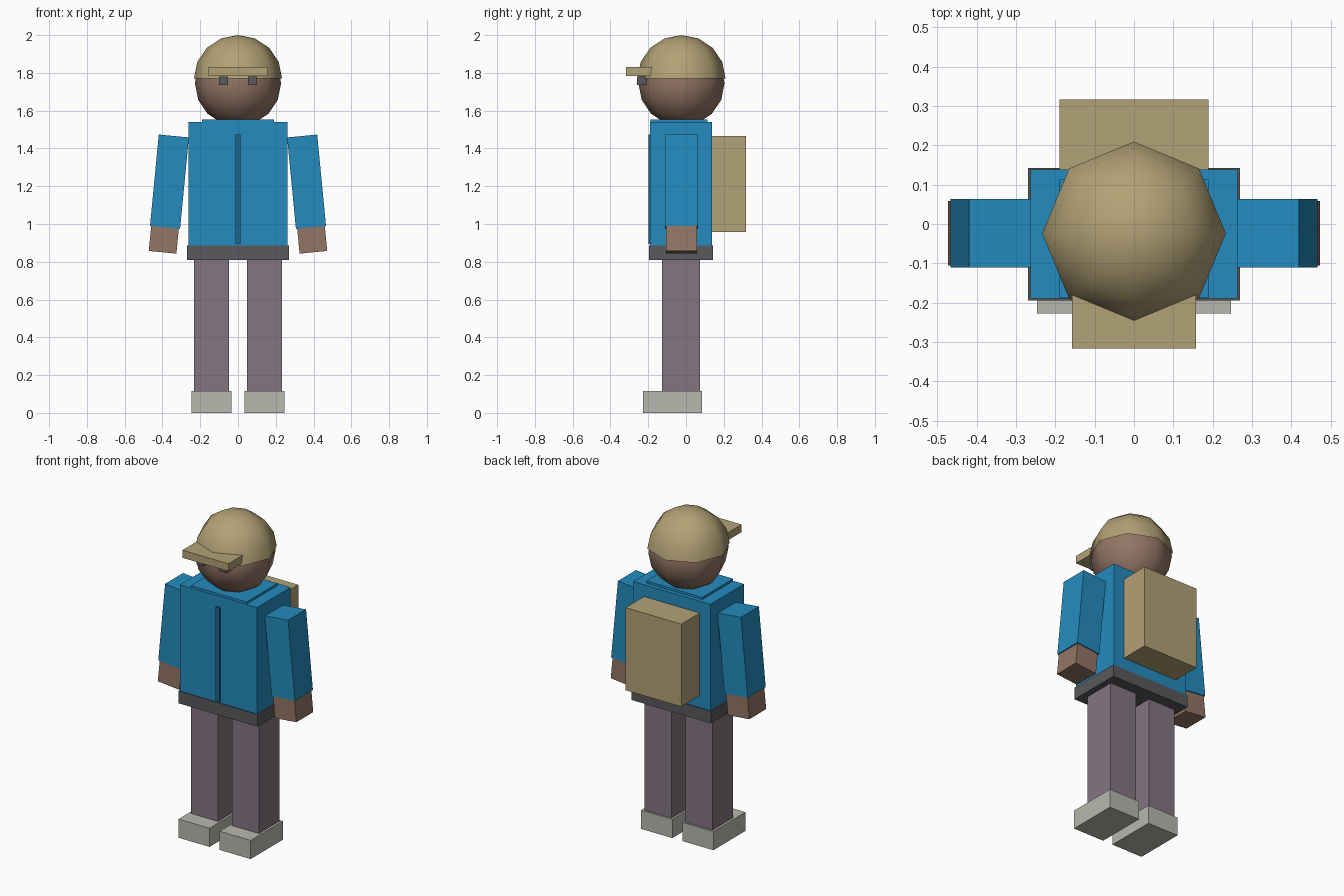
import bpy, bmesh
from math import radians
from mathutils import Matrix

if "Cube" in bpy.data.objects:
    bpy.data.objects.remove(bpy.data.objects["Cube"])


def material(name, rgb):
    m = bpy.data.materials.new(name)
    m.diffuse_color = (*rgb, 1)
    m.use_nodes = True
    m.node_tree.nodes["Principled BSDF"].inputs["Base Color"].default_value = m.diffuse_color
    return m


BLUE = material("jacket_blue", (0.017, 0.26, 0.52))
SKIN = material("skin", (0.29, 0.18, 0.13))
TAN = material("canvas_tan", (0.45, 0.36, 0.18))
TROUSER = material("trouser_mauve", (0.23, 0.18, 0.22))
SHOE = material("shoe_grey", (0.48, 0.48, 0.43))
DARK = material("dark_grey", (0.1, 0.1, 0.11))
SEAM = material("zip_blue", (0.012, 0.14, 0.27))


def add(name, bm, mat, smooth=False):
    me = bpy.data.meshes.new(name)
    bm.to_mesh(me)
    bm.free()
    me.materials.append(mat)
    for p in me.polygons:
        p.use_smooth = smooth
    ob = bpy.data.objects.new(name, me)
    bpy.context.collection.objects.link(ob)
    return ob


def box(name, x, y, z, mat, tilt=0):
    """Box from (min, max) ranges, tilted about y through its centre."""
    bm = bmesh.new()
    bmesh.ops.create_cube(bm, size=1)
    size = [r[1] - r[0] for r in (x, y, z)]
    centre = [(r[0] + r[1]) / 2 for r in (x, y, z)]
    bmesh.ops.transform(bm, verts=bm.verts, matrix=Matrix.Translation(centre)
                        @ Matrix.Rotation(radians(tilt), 4, 'Y')
                        @ Matrix.Diagonal((*size, 1)))
    return add(name, bm, mat)


def ball(name, r, height, z, mat, dome=False):
    """Eight-sided ball; a dome keeps only the upper half."""
    bm = bmesh.new()
    bmesh.ops.create_uvsphere(bm, u_segments=8, v_segments=8, radius=1)
    if dome:
        low = [v for v in bm.verts if v.co.z < -0.01]
        bmesh.ops.delete(bm, geom=low, context='VERTS')
    bmesh.ops.transform(bm, verts=bm.verts, matrix=Matrix.Translation((0, -0.024, z))
                        @ Matrix.Diagonal((r, r, height, 1)))
    return add(name, bm, mat, True)


# Head and cap
ball("head", 0.228, 0.228, 1.745, SKIN)
ball("cap_dome", 0.2335, 0.23, 1.77, TAN, dome=True)
box("cap_brim", (-0.157, 0.157), (-0.317, -0.15), (1.783, 1.83), TAN)

# Jacket, collar, zip and belt
box("jacket", (-0.263, 0.263), (-0.19, 0.138), (0.86, 1.54), BLUE)
box("collar", (-0.19, 0.19), (-0.188, 0.113), (1.50, 1.554), BLUE)
box("zip", (-0.013, 0.013), (-0.199, -0.185), (0.895, 1.475), SEAM)
box("belt", (-0.27, 0.27), (-0.195, 0.143), (0.81, 0.885), DARK)

# Backpack
box("backpack", (-0.19, 0.19), (0.135, 0.317), (0.958, 1.467), TAN)

# Paired parts
for side, s in (("left", -1), ("right", 1)):
    def pair(part, x, y, z, mat, tilt=0):
        box(f"{side}_{part}", sorted((s * x[0], s * x[1])), y, z, mat, s * tilt)

    pair("eye", (0.053, 0.1), (-0.26, -0.19), (1.735, 1.78), DARK)
    pair("sleeve", (0.283, 0.443), (-0.111, 0.064), (0.981, 1.467), BLUE, -5.5)
    pair("hand", (0.319, 0.466), (-0.106, 0.058), (0.85, 0.99), SKIN, -5.5)
    pair("leg", (0.047, 0.232), (-0.127, 0.074), (0.10, 0.83), TROUSER)
    pair("shoe", (0.034, 0.246), (-0.228, 0.085), (0.0, 0.115), SHOE)
